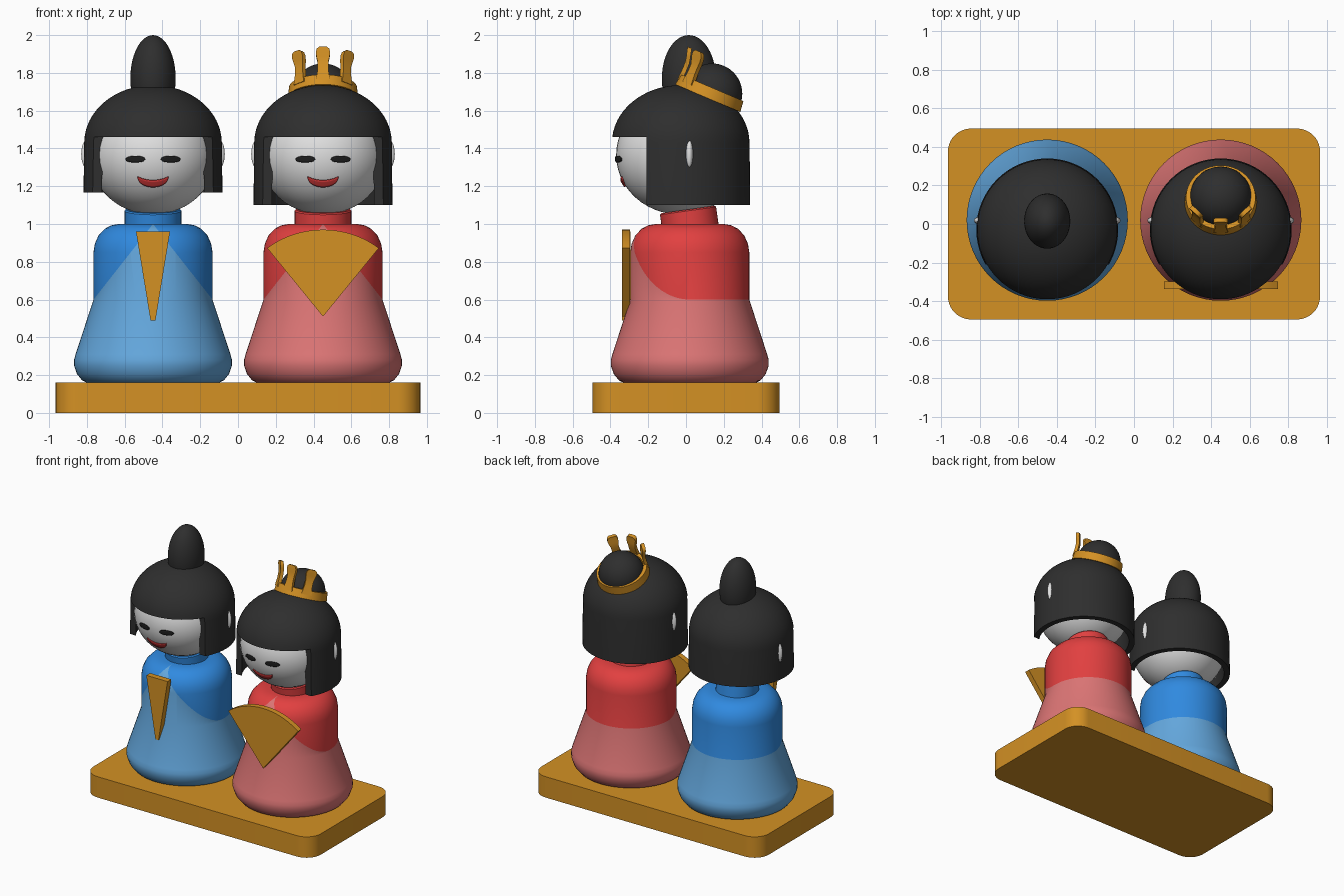
import bpy, bmesh, math
from mathutils import Matrix, Vector

if "Cube" in bpy.data.objects:
    bpy.data.objects.remove(bpy.data.objects["Cube"])


def material(name, r, g, b):
    lin = lambda c: ((c / 255 + 0.055) / 1.055) ** 2.4
    m = bpy.data.materials.new(name)
    m.diffuse_color = (lin(r), lin(g), lin(b), 1)
    m.use_nodes = True
    m.node_tree.nodes["Principled BSDF"].inputs["Base Color"].default_value = m.diffuse_color
    return m


GOLD = material("gold", 212, 145, 36)
BLUE = material("blue", 48, 138, 224)
PALE_BLUE = material("pale blue", 100, 168, 222)
RED = material("red", 226, 64, 64)
PALE_RED = material("pale red", 220, 117, 117)
BLACK = material("hair black", 46, 46, 46)
DARK = material("eye black", 30, 30, 30)
WHITE = material("white", 225, 225, 225)
LIPS = material("lip red", 205, 55, 55)


def finish(name, bm, mats, loc=(0, 0, 0), tilt=0, angle=35):
    bmesh.ops.recalc_face_normals(bm, faces=bm.faces[:])
    me = bpy.data.meshes.new(name)
    bm.to_mesh(me)
    bm.free()
    for m in mats:
        me.materials.append(m)
    ob = bpy.data.objects.new(name, me)
    ob.location = loc
    ob.rotation_euler.x = tilt
    bpy.context.collection.objects.link(ob)
    smooth(ob, angle)
    return ob


def smooth(ob, angle=35):
    bpy.ops.object.select_all(action='DESELECT')
    bpy.context.view_layer.objects.active = ob
    ob.select_set(True)
    bpy.ops.object.shade_smooth_by_angle(angle=math.radians(angle))


def lathe(profile, closed=False, steps=64):
    bm = bmesh.new()
    vs = [bm.verts.new((r, 0, z)) for r, z in profile]
    pairs = list(zip(vs, vs[1:])) + ([(vs[-1], vs[0])] if closed else [])
    es = [bm.edges.new(p) for p in pairs]
    bmesh.ops.spin(bm, geom=vs + es, cent=(0, 0, 0), axis=(0, 0, 1),
                   angle=2 * math.pi, steps=steps)
    bmesh.ops.remove_doubles(bm, verts=bm.verts[:], dist=1e-4)
    return bm


def ellipsoid(name, loc, radii, mat, seg=48):
    bm = bmesh.new()
    bmesh.ops.create_uvsphere(bm, u_segments=seg, v_segments=seg // 2, radius=1,
                              matrix=Matrix.Diagonal((*radii, 1)))
    return finish(name, bm, [mat], loc, angle=60)


def plate(name, pts, y0, y1, loc):
    """Flat outline in x/z, extruded from y0 to y1."""
    bm = bmesh.new()
    f = bm.faces.new([bm.verts.new((x, y0, z)) for x, z in pts])
    new = bmesh.ops.extrude_face_region(bm, geom=[f])["geom"]
    bmesh.ops.translate(bm, verts=[g for g in new if isinstance(g, bmesh.types.BMVert)],
                        vec=(0, y1 - y0, 0))
    return finish(name, bm, [GOLD], loc)


HEAD_Y, HEAD_Z, HEAD_R = -0.03, 1.365, (0.335, 0.34, 0.315)


def face_patch(name, x0, cx, half, low, high, mat):
    """Thin patch laid on the face between two curves low(u) and high(u)."""
    bm = bmesh.new()
    n, rows, grid = 20, 4, []
    for i in range(n + 1):
        u = -1 + 2 * i / n
        col = []
        for j in range(rows + 1):
            x, z = cx + half * u, low(u) + (high(u) - low(u)) * j / rows
            d = 1 - (x / HEAD_R[0]) ** 2 - ((z - HEAD_Z) / HEAD_R[2]) ** 2
            col.append(bm.verts.new((x, HEAD_Y - HEAD_R[1] * math.sqrt(d) - 0.006, z)))
        grid.append(col)
    for a, b in zip(grid, grid[1:]):
        for j in range(rows):
            bm.faces.new((a[j], b[j], b[j + 1], a[j + 1]))
    bmesh.ops.remove_doubles(bm, verts=bm.verts[:], dist=1e-5)
    ob = finish(name, bm, [mat], (x0, 0, 0))
    mod = ob.modifiers.new("thickness", 'SOLIDIFY')
    mod.thickness, mod.offset = 0.008, 0


def robe(name, x0, upper, lower):
    k, r, z0 = 1.27, 0.315, 0.6
    bm = lathe([(0, 0.155), (0.34, 0.155), (0.375, 0.172), (0.402, 0.205), (0.418, 0.25),
                (0.418, 0.28), (0.41, 0.31), (r, z0), (r, 0.85), (0.308, 0.895),
                (0.288, 0.94), (0.255, 0.975), (0.22, 0.993), (0.18, 1.0), (0, 1.0)])
    # crossing front panels: cut along a V, pale below and strong above
    for s in (-1, 1):
        fs = [f for f in bm.faces if f.calc_center_median().y < 0
              and f.calc_center_median().x * s > 0 and f.calc_center_median().z > z0]
        geom = set(fs) | {e for f in fs for e in f.edges} | {v for f in fs for v in f.verts}
        bmesh.ops.bisect_plane(bm, geom=list(geom), dist=1e-5,
                               plane_co=(s * r, 0, z0), plane_no=(s * k, 0, 1))
    for f in bm.faces:
        c = f.calc_center_median()
        pale = c.z < z0 or (c.y < 0 and c.z - z0 < k * (r - abs(c.x)))
        f.material_index = 1 if pale else 0
    finish(name + "_robe", bm, [upper, lower], (x0, 0.02, 0))
    # collar
    bm = lathe([(0, -0.06), (0.15, -0.06), (0.15, 0.03), (0.143, 0.037), (0, 0.037)])
    finish(name + "_collar", bm, [upper], (x0, 0.015, 1.04), math.radians(8))


def hair(name, x0, bottom):
    outer = [(0.364 * math.sin(t), 1.43 + 0.305 * math.cos(t))
             for t in [i * math.pi / 32 for i in range(17)]]
    inner = [(0.322 * math.sin(t), 1.43 + 0.262 * math.cos(t))
             for t in [i * math.pi / 32 for i in range(16, -1, -1)]]
    bm = lathe(outer + [(0.368, bottom), (0.326, bottom)] + inner)
    ob = finish(name + "_hair", bm, [BLACK], (x0, -0.028, 0))
    # open the front below the fringe
    bm = bmesh.new()
    bmesh.ops.create_cube(bm, size=1, matrix=Matrix.Diagonal((1, 0.8, 0.6, 1)))
    cutter = finish("face_opening_cutter", bm, [BLACK], (x0, -0.61, 1.46 - 0.3))
    cutter.hide_render = True
    mod = ob.modifiers.new("opening", 'BOOLEAN')
    mod.operation, mod.object, mod.solver = 'DIFFERENCE', cutter, 'EXACT'
    bpy.context.view_layer.objects.active = ob
    bpy.ops.object.modifier_apply(modifier=mod.name)
    bpy.data.objects.remove(cutter)
    smooth(ob)


def doll(name, x0, upper, lower, hair_bottom):
    robe(name, x0, upper, lower)
    ellipsoid(name + "_head", (x0, HEAD_Y, HEAD_Z), HEAD_R, WHITE)
    hair(name, x0, hair_bottom)
    arc = lambda u: math.sqrt(max(0, 1 - u * u))
    for side, s in (("left", -1), ("right", 1)):
        ellipsoid(f"{name}_{side}_ear", (x0 + s * 0.35, 0.018, 1.37), (0.03, 0.02, 0.075), WHITE, 24)
        face_patch(f"{name}_{side}_eye", x0, s * 0.093, 0.052,
                   lambda u: 1.342 - 0.016 * arc(u), lambda u: 1.342 + 0.019 * arc(u), DARK)
    face_patch(name + "_mouth", x0, 0, 0.082, lambda u: 1.25 - 0.054 * arc(u),
               lambda u: 1.25 - 0.019 * (1 - u * u), LIPS)


# Plinth with rounded corners
bm = bmesh.new()
bmesh.ops.create_cube(bm, size=1, matrix=Matrix.Diagonal((1.93, 0.99, 0.16, 1)))
upright = [e for e in bm.edges if abs(e.verts[0].co.z - e.verts[1].co.z) > 0.1]
bmesh.ops.bevel(bm, geom=upright, offset=0.12, segments=10, profile=0.5, affect='EDGES')
finish("plinth", bm, [GOLD], (0, 0, 0.08))

# The two dolls
X = 0.45
doll("blue_doll", -X, BLUE, PALE_BLUE, 1.167)
doll("red_doll", X, RED, PALE_RED, 1.10)

# Topknots
ellipsoid("tall_topknot", (-X, 0.015, 1.77), (0.12, 0.143, 0.23), BLACK)
ellipsoid("round_bun", (X, 0.138, 1.69), (0.16, 0.16, 0.16), BLACK)

# Held fans: folded baton and open fan
plate("folded_fan", [(-0.013, 0.49), (0.013, 0.49), (0.09, 0.96), (-0.09, 0.96)],
      -0.34, -0.295, (-X, 0, 0))
sweep = [math.radians(-38 + 76 * i / 24) for i in range(25)]
plate("open_fan", [(0, 0.51)] + [(0.48 * math.sin(a), 0.51 + 0.46 * math.cos(a)) for a in sweep],
      -0.338, -0.297, (X, 0, 0))

# Crown: tilted band with three flared prongs at the front
CROWN, TILT = (X, 0.115, 1.666), math.radians(-23)
bm = lathe([(0.187, 0), (0.18, 0.06), (0.155, 0.06), (0.155, 0)], closed=True)
finish("crown_band", bm, [GOLD], CROWN, TILT)
for label, deg in (("left", -44), ("middle", 0), ("right", 44)):
    bm = bmesh.new()
    rot = Matrix.Rotation(math.radians(deg), 3, 'Z')
    prev = None
    for r, z, w in [(0.174, 0.03, 0.074), (0.172, 0.09, 0.056), (0.173, 0.13, 0.056),
                    (0.179, 0.16, 0.07), (0.186, 0.183, 0.076), (0.19, 0.2, 0.066),
                    (0.192, 0.21, 0.04)]:
        ring = [bm.verts.new(rot @ Vector((sx * w / 2, -r + sy * 0.012, z)))
                for sx, sy in ((-1, -1), (1, -1), (1, 1), (-1, 1))]
        if prev:
            for i in range(4):
                j = (i + 1) % 4
                bm.faces.new((prev[i], prev[j], ring[j], ring[i]))
        else:
            bm.faces.new(ring)
        prev = ring
    bm.faces.new(prev)
    finish(f"crown_{label}_prong", bm, [GOLD], CROWN, TILT, 50)
